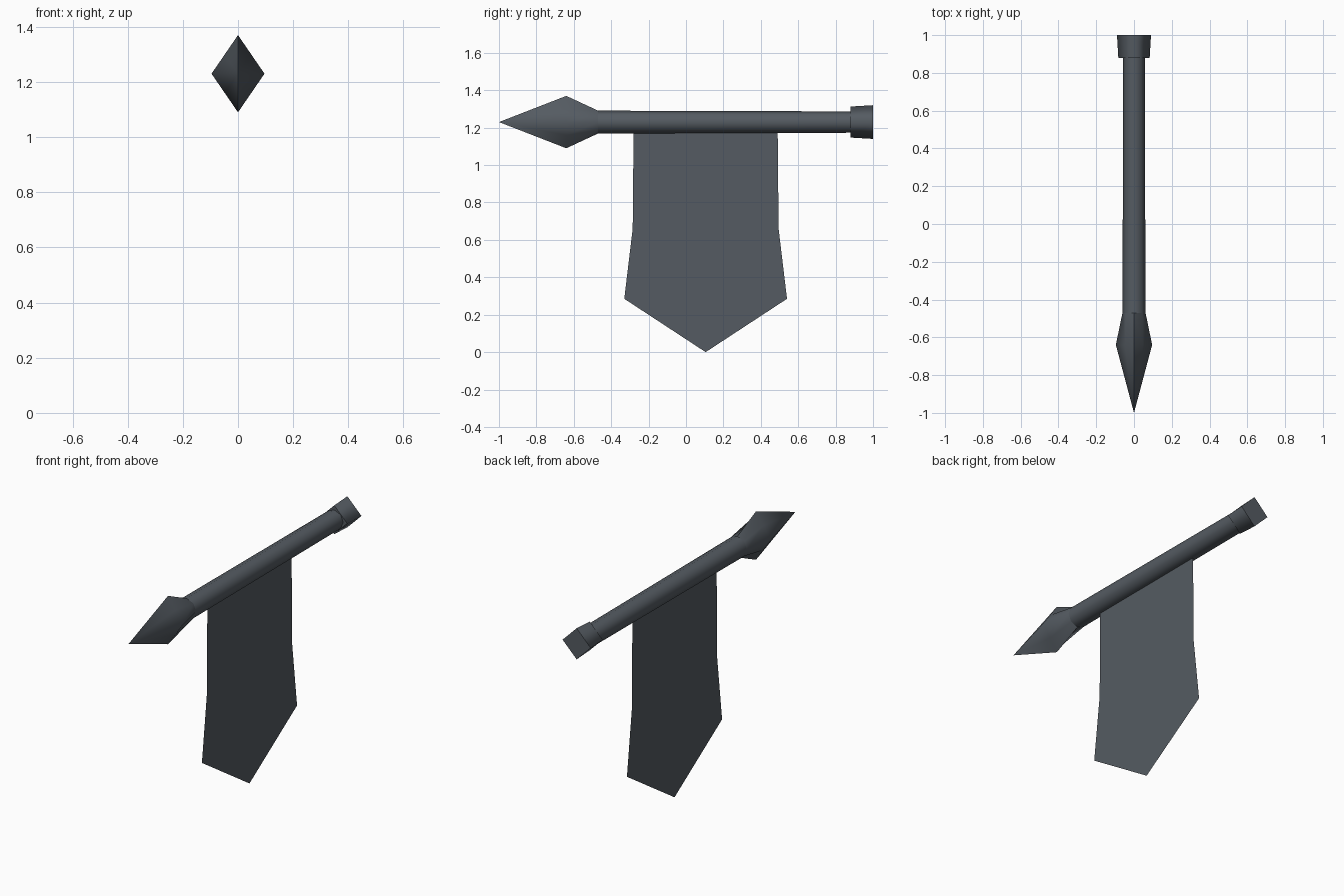
import bpy, bmesh
from math import cos, sin, pi, radians

cube = bpy.data.objects.get("Cube")
if cube:
    bpy.data.objects.remove(cube)

AXIS_Z = 1.23

slate = bpy.data.materials.new("slate_grey")
slate.use_nodes = True
colour = (0.09, 0.105, 0.122, 1)
slate.diffuse_color = colour
slate.node_tree.nodes["Principled BSDF"].inputs["Base Color"].default_value = colour


def finish(name, bm):
    mesh = bpy.data.meshes.new(name)
    bm.to_mesh(mesh)
    bm.free()
    mesh.materials.append(slate)
    obj = bpy.data.objects.new(name, mesh)
    bpy.context.collection.objects.link(obj)
    return obj


def round_ring(r, sides=8):
    return [(r * cos(2 * pi * i / sides), r * sin(2 * pi * i / sides)) for i in range(sides)]


def diamond_ring(w, h, sides=8):
    # Points at the four corners, plus the middle of each edge when sides is 8
    corners = [(w, 0), (0, h), (-w, 0), (0, -h)]
    ring = []
    for i, a in enumerate(corners):
        b = corners[(i + 1) % 4]
        ring.append(a)
        if sides == 8:
            ring.append(((a[0] + b[0]) / 2, (a[1] + b[1]) / 2))
    return ring


def loft(name, sections, tip=None, caps=True, sharp=80):
    # Joins cross-sections along y; optional point in front of the first one
    bm = bmesh.new()
    rings = [[bm.verts.new((x, y, AXIS_Z + z)) for x, z in pts] for y, pts in sections]
    n = len(rings[0])
    for a, b in zip(rings, rings[1:]):
        for i in range(n):
            j = (i + 1) % n
            bm.faces.new((a[i], a[j], b[j], b[i]))
    if tip is not None:
        point = bm.verts.new((0, tip, AXIS_Z))
        for i in range(n):
            bm.faces.new((point, rings[0][(i + 1) % n], rings[0][i]))
    ends = [bm.faces.new(rings[0]), bm.faces.new(rings[-1])] if caps else []
    bmesh.ops.recalc_face_normals(bm, faces=bm.faces)
    for f in bm.faces:
        f.smooth = f not in ends
    for e in bm.edges:
        if e.is_manifold and e.calc_face_angle(0) > radians(sharp):
            e.smooth = False
    for f in ends:
        for e in f.edges:
            e.smooth = False
    return finish(name, bm)


# Pole, slightly tapered towards the back
loft("pole", [(-0.47, round_ring(0.061)), (0.9, round_ring(0.057))])

# Spearhead: round socket swelling to a diamond, then a point
loft("spearhead", [(-0.64, diamond_ring(0.096, 0.14)), (-0.47, round_ring(0.061))],
     tip=-1, caps=False)

# Diamond-section end collar
loft("end_collar", [(0.88, diamond_ring(0.083, 0.083, 4)),
                    (1.0, diamond_ring(0.09, 0.09, 4))], sharp=100)

# Hanging cloth: a thin sheet flaring to a pointed hem
bm = bmesh.new()
outline = [(-0.28, 1.2), (-0.285, 0.66), (-0.33, 0.285), (0.105, 0),
           (0.54, 0.285), (0.495, 0.66), (0.49, 1.2)]
bm.faces.new([bm.verts.new((0, y, z)) for y, z in outline])
finish("banner", bm)
